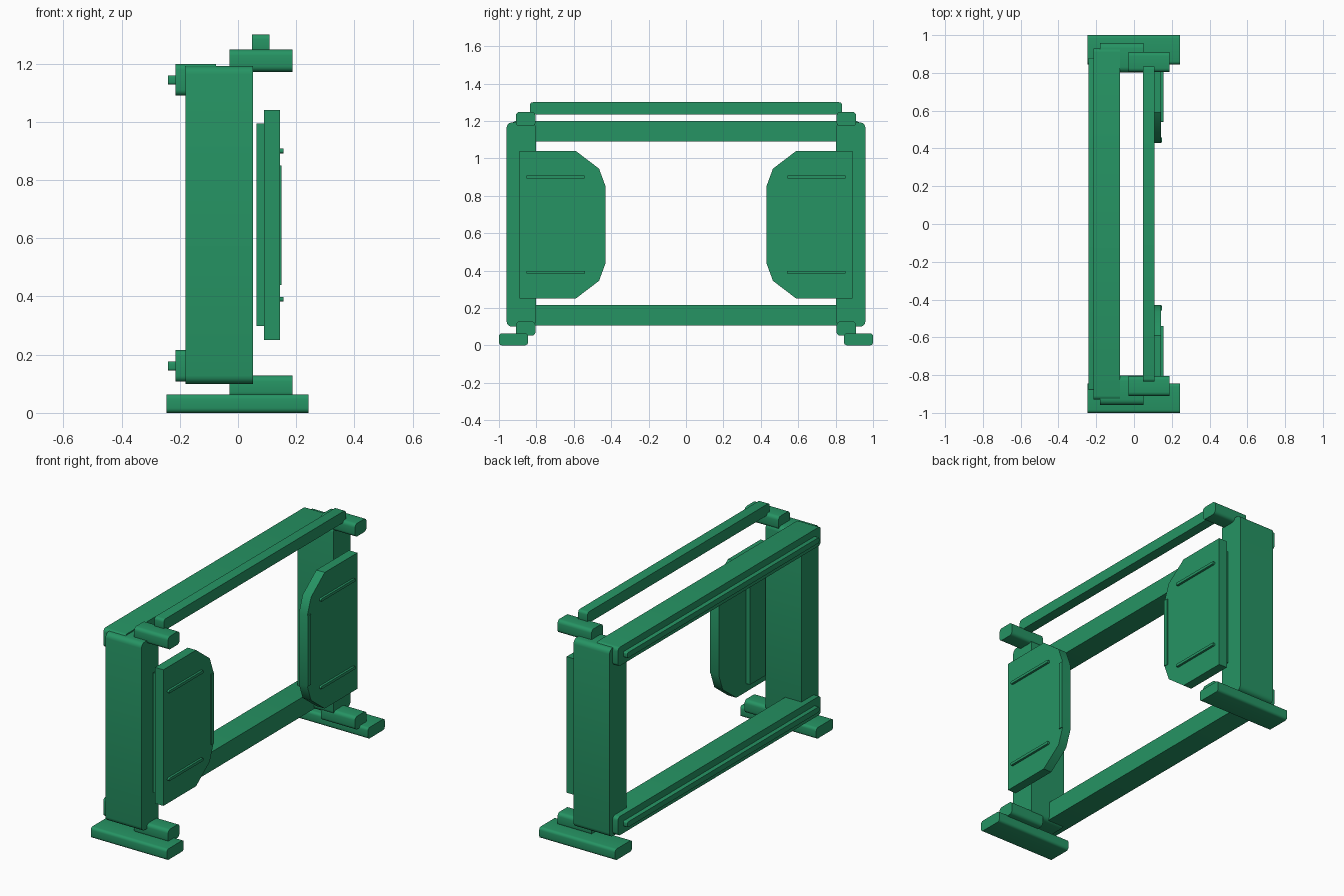
import bpy, bmesh, math

cube = bpy.data.objects.get("Cube")
if cube:
    bpy.data.objects.remove(cube, do_unlink=True)

# Single painted finish
green = bpy.data.materials.new("green paint")
green.use_nodes = True
col = (0.019, 0.295, 0.126, 1.0)
green.diffuse_color = col
green.node_tree.nodes["Principled BSDF"].inputs["Base Color"].default_value = col


def extrude_x(name, outline, x0, x1, radius=0.0):
    """Extrude a (y, z) outline from x0 to x1, rounding its lengthwise edges."""
    bm = bmesh.new()
    face = bm.faces.new([bm.verts.new((x0, y, z)) for y, z in outline])
    ext = bmesh.ops.extrude_face_region(bm, geom=[face])
    moved = [g for g in ext["geom"] if isinstance(g, bmesh.types.BMVert)]
    bmesh.ops.translate(bm, verts=moved, vec=(x1 - x0, 0, 0))
    if radius:
        long_edges = [e for e in bm.edges
                      if abs(e.verts[0].co.x - e.verts[1].co.x) > 1e-4]
        bmesh.ops.bevel(bm, geom=long_edges, offset=radius, segments=4,
                        profile=0.5, affect='EDGES', clamp_overlap=True)
    bmesh.ops.recalc_face_normals(bm, faces=bm.faces)
    mesh = bpy.data.meshes.new(name)
    bm.to_mesh(mesh)
    bm.free()
    mesh.materials.append(green)
    obj = bpy.data.objects.new(name, mesh)
    bpy.context.collection.objects.link(obj)
    bpy.ops.object.select_all(action='DESELECT')
    obj.select_set(True)
    bpy.context.view_layer.objects.active = obj
    bpy.ops.object.shade_smooth_by_angle(angle=math.radians(35))
    return obj


def box(name, x, y, z, radius=0.0):
    outline = [(y[0], z[0]), (y[1], z[0]), (y[1], z[1]), (y[0], z[1])]
    return extrude_x(name, outline, x[0], x[1], radius)


# Long members joining both ends
for level, z in (("upper", 1.09), ("lower", 0.107)):
    box(level + "_beam", (-0.214, -0.075), (-0.93, 0.93), (z, z + 0.109), 0.02)
    box(level + "_back_rail", (-0.24, -0.21), (-0.88, 0.88),
        (z + 0.038, z + 0.07), 0.008)
box("top_bar", (0.048, 0.108), (-0.835, 0.835), (1.235, 1.30), 0.016)

# Inner half of the panel outline; outer edge is straight
panel_outline = [(0.89, 0.25), (0.59, 0.25), (0.465, 0.345), (0.43, 0.44),
                 (0.43, 0.85), (0.465, 0.945), (0.59, 1.04), (0.89, 1.04)]

# End assemblies, mirrored across y
for side, s in (("front", -1), ("back", 1)):
    def part(name, x, y, z, radius=0.0):
        return box(side + "_" + name, x, (s * y[0], s * y[1]), z, radius)

    part("post", (-0.18, 0.051), (0.803, 0.959), (0.10, 1.192), 0.028)
    part("foot", (-0.245, 0.243), (0.845, 1.0), (0.0, 0.064), 0.016)
    part("lower_bracket", (-0.03, 0.188), (0.805, 0.91), (0.052, 0.128), 0.02)
    part("upper_bracket", (-0.03, 0.188), (0.805, 0.91), (1.172, 1.248), 0.02)
    # Panel with backing plate, raised ribs and an edge strip
    extrude_x(side + "_panel", [(s * y, z) for y, z in panel_outline],
              0.09, 0.144)
    part("panel_backing", (0.064, 0.09), (0.68, 0.87), (0.298, 0.994))
    part("panel_edge_strip", (0.12, 0.149), (0.431, 0.457), (0.44, 0.85))
    for level, z in (("lower", 0.383), ("upper", 0.892)):
        part(level + "_panel_rib", (0.14, 0.157), (0.54, 0.855),
             (z, z + 0.016), 0.006)
